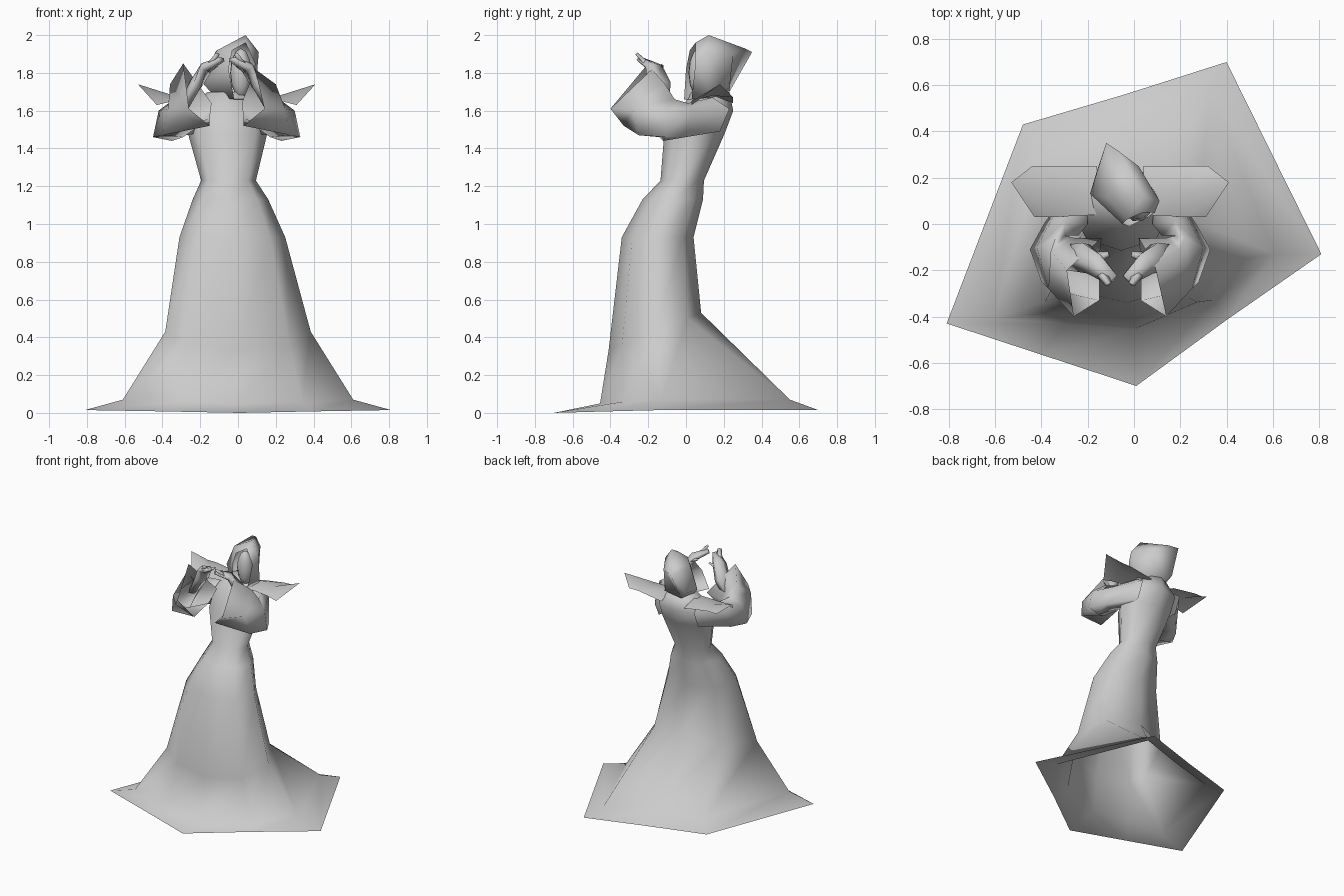
import bpy, math
from mathutils import Vector

if "Cube" in bpy.data.objects:
    bpy.data.objects.remove(bpy.data.objects["Cube"])

MID = -0.06  # mirror plane of the upper body


def make(name, verts, faces, mirror=False, smooth=True):
    me = bpy.data.meshes.new(name)
    me.from_pydata([tuple(v) for v in verts], [], faces)
    ob = bpy.data.objects.new(name, me)
    bpy.context.collection.objects.link(ob)
    for p in me.polygons:
        p.use_smooth = smooth
    if mirror:
        ob.location.x = MID
        ob.modifiers.new("mirror", 'MIRROR').use_mirror_merge = False
    return ob


def loft(name, rings, cap_start=False, cap_end=False, **kw):
    n = len(rings[0])
    verts = [p for r in rings for p in r]
    faces = [(k * n + i, k * n + (i + 1) % n, (k + 1) * n + (i + 1) % n, (k + 1) * n + i)
             for k in range(len(rings) - 1) for i in range(n)]
    if cap_start:
        faces.append(tuple(reversed(range(n))))
    if cap_end:
        faces.append(tuple(range(len(verts) - n, len(verts))))
    return make(name, verts, faces, **kw)


def body_ring(z, cx, rx, cy, ry, tilt=0.0, skew=0.0):
    # eight points from the left side round by the front; skew pulls the left side forward
    pts = []
    for i in range(8):
        a = math.pi + i * math.pi / 4
        c, s = math.cos(a), math.sin(a)
        pts.append((cx + rx * c, cy + ry * s + skew * max(0, -c) * (1 - abs(s)), z + tilt * s))
    return pts


def tube(name, path, widths, thick=.5, sides=5):
    rings = []
    for i, p in enumerate(path):
        d = Vector(path[min(i + 1, len(path) - 1)]) - Vector(path[max(i - 1, 0)])
        q = d.to_track_quat('Z', 'Y')
        rings.append([Vector(p) + q @ Vector((widths[i] * math.cos(2 * math.pi * k / sides),
                                              widths[i] * thick * math.sin(2 * math.pi * k / sides), 0))
                      for k in range(sides)])
    return loft(name, rings, True, True, mirror=True)


# Robe: irregular flared hem, then rounded rings up to the neck
hem = [(-.81, -.43, .015), (-.40, -.565, .008), (.01, -.70, 0), (.40, -.415, .008),
       (.81, -.13, .015), (.40, .70, .015), (-.04, .56, .015), (-.48, .43, .015)]
flare = [(-.61, -.41, .07), (-.30, -.43, .06), (0, -.455, .05), (.34, -.33, .06),
         (.61, -.13, .07), (.33, .55, .07), (-.03, .42, .08), (-.38, .33, .07)]
robe = [hem, flare,
        body_ring(.43, 0, .385, -.165, .245, .10, -.17),
        body_ring(.93, -.03, .28, -.15, .19, 0, -.05),
        body_ring(1.13, -.04, .20, -.07, .16),
        body_ring(1.23, -.05, .145, -.02, .115),
        body_ring(1.48, -.055, .21, .045, .16),
        body_ring(1.60, -.06, .21, .11, .14),
        body_ring(1.70, -.06, .10, .13, .10)]
loft("robe", robe, cap_end=True)

# Wide sleeves: shoulder, upper arm, elbow, flare, open mouth; the left one hangs more open
for side, name, flare_top, mouth_top in [
        (1, "sleeve_right", (.26, -.11, 1.74), (.15, -.18, 1.82)),
        (-1, "sleeve_left", (.30, -.12, 1.74), (.23, -.20, 1.85))]:
    sleeve = [
        [(.15, .14, 1.67), (.17, .23, 1.61), (.17, .18, 1.49), (.15, .02, 1.48), (.14, .00, 1.61)],
        [(.24, .01, 1.64), (.29, .03, 1.60), (.33, .00, 1.46), (.22, -.05, 1.47), (.18, -.05, 1.58)],
        [(.28, -.06, 1.66), (.36, -.10, 1.60), (.39, -.11, 1.46), (.29, -.12, 1.44), (.24, -.05, 1.60)],
        [flare_top, (.31, -.28, 1.61), (.34, -.25, 1.47), (.23, -.14, 1.46), (.20, -.06, 1.62)],
        [mouth_top, (.20, -.40, 1.61), (.09, -.33, 1.52), (.09, -.15, 1.56), (.08, -.06, 1.64)]]
    loft(name, [[(MID + side * x, y, z) for x, y, z in r] for r in sleeve])

# Flat bent hands with thumb and finger
tube("hand", [(.23, -.14, 1.62), (.16, -.14, 1.74), (.11, -.17, 1.83), (.03, -.24, 1.87)],
     [.06, .07, .055, .03])
tube("thumb", [(.12, -.15, 1.80), (.05, -.13, 1.84)], [.03, .012], .6, 4)
tube("finger", [(.10, -.18, 1.82), (.05, -.26, 1.90)], [.03, .015], .6, 4)

# Shoulder plates rising to a pointed tip
make("shoulder_plate",
     [(.10, .04, 1.66), (.10, .14, 1.68), (.10, .25, 1.64),
      (.29, .03, 1.65), (.28, .14, 1.68), (.30, .25, 1.67),
      (.37, .03, 1.63), (.38, .25, 1.67), (.47, .18, 1.74)],
     [(0, 3, 4, 1), (1, 4, 5, 2), (3, 6, 8, 4), (4, 8, 7, 5)], mirror=True)

# Angular hood turned to one side: open face, brow ridge, wedge at the back
hood = [
    [(.04, .05, 1.96), (.09, .05, 1.85), (.06, .03, 1.66), (-.02, -.01, 1.66), (-.05, .00, 1.82), (-.03, .02, 1.92)],
    [(.04, .12, 2.00), (.11, .10, 1.91), (.09, .14, 1.67), (-.12, .08, 1.67), (-.19, .13, 1.75), (-.11, .11, 1.92)],
    [(-.06, .31, 1.93), (.02, .25, 1.90), (.02, .23, 1.72), (-.12, .23, 1.70), (-.16, .23, 1.75), (-.12, .35, 1.91)]]
loft("hood", hood, cap_end=True)

# Face set inside the hood
bpy.ops.mesh.primitive_uv_sphere_add(segments=8, ring_count=6, location=(.015, .07, 1.80))
face = bpy.context.object
face.name = "face"
face.scale = (.06, .06, .13)
face.rotation_euler.z = math.radians(26)
for p in face.data.polygons:
    p.use_smooth = True
